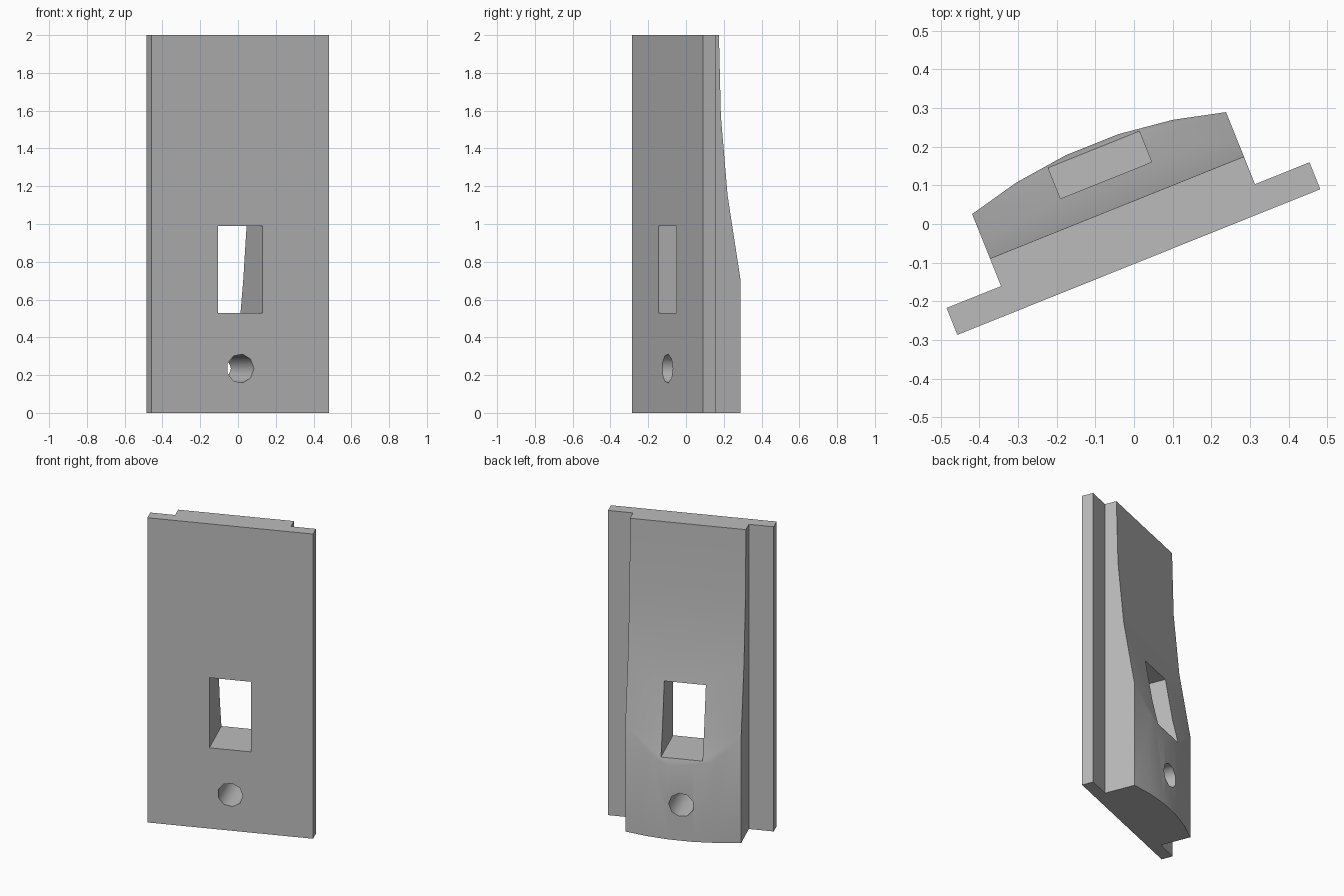
import bpy
import bmesh
from math import radians, cos, sin, tau
from mathutils import Matrix, Vector

old = bpy.data.objects.get("Cube")
if old:
    bpy.data.objects.remove(old, do_unlink=True)

grey = bpy.data.materials.new("mid_grey")
grey.use_nodes = True
GREY = (0.5, 0.5, 0.5, 1)
grey.diffuse_color = GREY
grey.node_tree.nodes["Principled BSDF"].inputs["Base Color"].default_value = GREY


def prism(name, outline, direction):
    """Extrude a closed 3D outline along a direction."""
    bm = bmesh.new()
    face = bm.faces.new([bm.verts.new(p) for p in outline])
    new = bmesh.ops.extrude_face_region(bm, geom=[face])["geom"]
    moved = [g for g in new if isinstance(g, bmesh.types.BMVert)]
    bmesh.ops.translate(bm, verts=moved, vec=Vector(direction))
    bmesh.ops.recalc_face_normals(bm, faces=bm.faces)
    mesh = bpy.data.meshes.new(name)
    bm.to_mesh(mesh)
    bm.free()
    mesh.materials.append(grey)
    obj = bpy.data.objects.new(name, mesh)
    bpy.context.collection.objects.link(obj)
    return obj


# Flanged plan section with a bowed back, extruded to full height
half = [(0.506, 0), (0.506, 0.075), (0.354, 0.075),
        (0.354, 0.276), (0.218, 0.309), (0.073, 0.327)]
section = half + [(-x, y) for x, y in reversed(half)]
plate = prism("flanged_plate", [(x, y, 0) for x, y in section], (0, 0, 2))

# Side profile that thins the back towards the top
slope = [(-0.1, 2.1), (0.15, 2.1), (0.152, 2), (0.163, 1.57), (0.2015, 1.15),
         (0.276, 0.7), (0.314, 0.53), (0.4, 0.2), (0.4, -0.1), (-0.1, -0.1)]
taper = prism("taper_cutter", [(-0.6, y, z) for y, z in slope], (1.2, 0, 0))

# Rectangular window and round hole through the plate
window = prism("window_cutter", [(x, -0.1, z) for x, z in
               ((-0.127, 0.53), (0.127, 0.53), (0.127, 0.99), (-0.127, 0.99))], (0, 0.6, 0))
SIDES = 9
hole = prism("hole_cutter", [(0.077 * cos(tau * i / SIDES), -0.1, 0.235 + 0.077 * sin(tau * i / SIDES))
                             for i in range(SIDES)], (0, 0.6, 0))

bpy.context.view_layer.objects.active = plate
for cutter, operation in ((taper, 'INTERSECT'), (window, 'DIFFERENCE'), (hole, 'DIFFERENCE')):
    mod = plate.modifiers.new(cutter.name, 'BOOLEAN')
    mod.operation = operation
    mod.solver = 'EXACT'
    mod.object = cutter
    bpy.ops.object.modifier_apply(modifier=mod.name)
    bpy.data.objects.remove(cutter, do_unlink=True)

# Turn the plate to its resting angle and soften the shallow bends
plate.data.transform(Matrix.Translation((0.0125, -0.0985, 0)) @ Matrix.Rotation(radians(21.87), 4, 'Z'))
bpy.ops.object.select_all(action='DESELECT')
plate.select_set(True)
bpy.ops.object.shade_smooth_by_angle(angle=radians(42))
